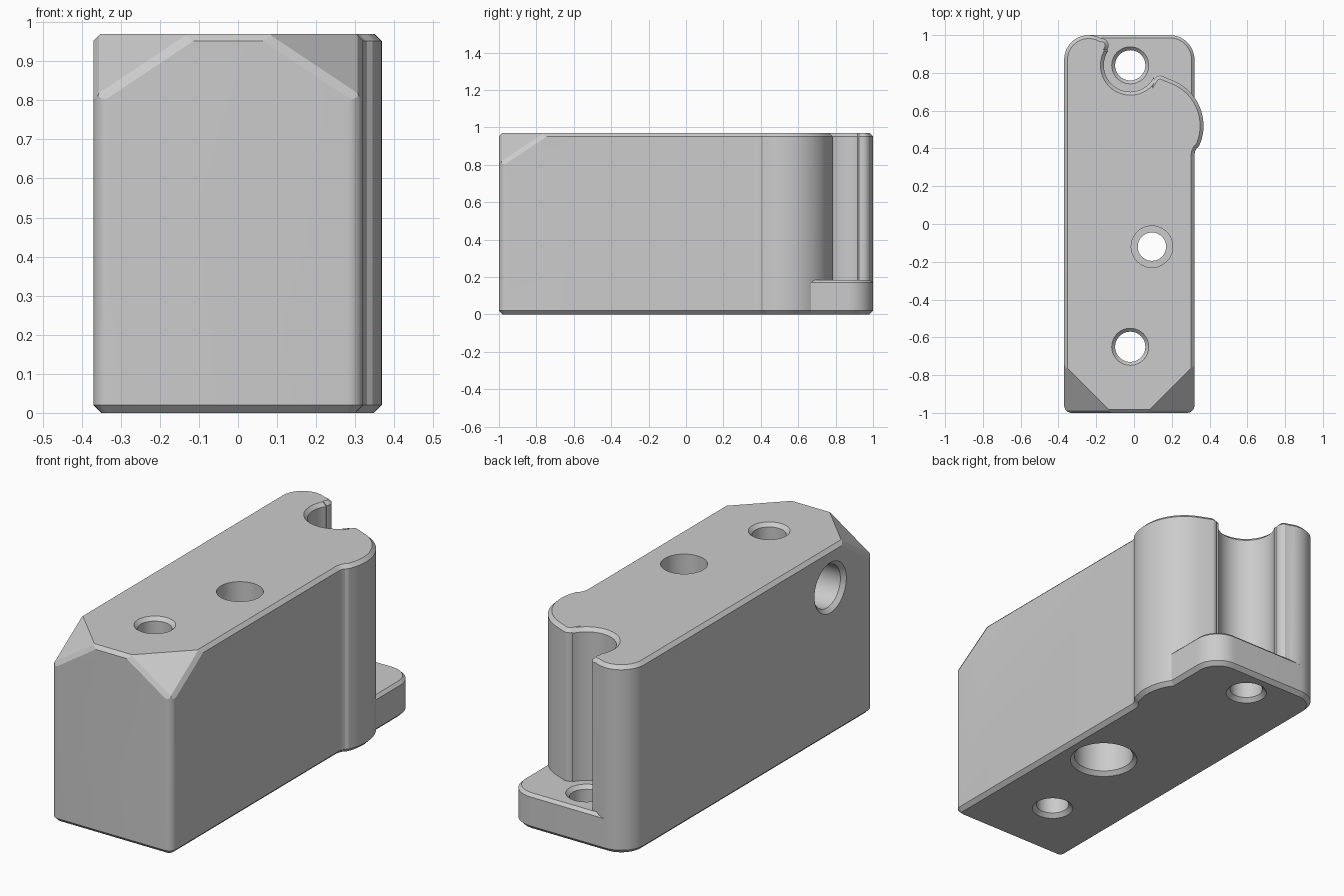
import bpy, bmesh
from math import sin, cos, radians
from mathutils import Vector

cube = bpy.data.objects.get("Cube")
if cube:
    bpy.data.objects.remove(cube, do_unlink=True)

grey = bpy.data.materials.new("plain grey")
grey.use_nodes = True
COLOUR = (0.6, 0.6, 0.6, 1)
grey.diffuse_color = COLOUR
grey.node_tree.nodes["Principled BSDF"].inputs["Base Color"].default_value = COLOUR

HEIGHT = 0.97


def arc(cx, cy, r, a0, a1, n=10):
    angles = [radians(a0 + (a1 - a0) * i / n) for i in range(n + 1)]
    return [Vector((cx + r * cos(a), cy + r * sin(a))) for a in angles]


def inset(points, d):
    """Move a clockwise outline inward by d with mitred corners."""
    out = []
    for i, p in enumerate(points):
        a = (p - points[i - 1]).normalized()
        b = (points[(i + 1) % len(points)] - p).normalized()
        na, nb = Vector((a.y, -a.x)), Vector((b.y, -b.x))
        out.append(p + (na + nb) * d / (1 + na.dot(nb)))
    return out


def make_object(name, bm):
    bmesh.ops.recalc_face_normals(bm, faces=bm.faces)
    mesh = bpy.data.meshes.new(name)
    bm.to_mesh(mesh)
    bm.free()
    mesh.materials.append(grey)
    obj = bpy.data.objects.new(name, mesh)
    bpy.context.collection.objects.link(obj)
    return obj


def loft(bm, rings):
    loops = [[bm.verts.new(p) for p in ring] for ring in rings]
    for lo, hi in zip(loops, loops[1:]):
        for i in range(len(lo)):
            bm.faces.new((lo[i - 1], lo[i], hi[i], hi[i - 1]))
    bm.faces.new(loops[0])
    bm.faces.new(loops[-1])


def prism(outline, height, low, high):
    """Extruded outline with chamfered bottom and top rims."""
    bm = bmesh.new()
    levels = [(0, low), (low, 0), (height - high, 0), (height, high)]
    loft(bm, [[(p.x, p.y, z) for p in inset(outline, d)] for z, d in levels])
    bmesh.ops.recalc_face_normals(bm, faces=bm.faces)
    return bm


def slice_off(bm, point, normal):
    """Cut away everything beyond a plane and close the cut."""
    cut = bmesh.ops.bisect_plane(bm, geom=bm.verts[:] + bm.edges[:] + bm.faces[:],
                                 plane_co=point, plane_no=normal, clear_outer=True)
    edges = [e for e in cut["geom_cut"] if isinstance(e, bmesh.types.BMEdge)]
    bmesh.ops.edgeloop_fill(bm, edges=edges)


def combine(target, tool, operation):
    mod = target.modifiers.new("combine", "BOOLEAN")
    mod.operation, mod.solver, mod.object = operation, "EXACT", tool
    bpy.context.view_layer.objects.active = target
    bpy.ops.object.modifier_apply(modifier=mod.name)
    bpy.data.objects.remove(tool, do_unlink=True)


def bore(target, centre, profile, sideways=False):
    """Cut a round hole from (distance along axis, radius) pairs."""
    bm = bmesh.new()
    rings = []
    for t, r in profile:
        ring = arc(0, 0, r, 0, 360, 48)[:-1]
        rings.append([(t, p.x, p.y) if sideways else (p.x, p.y, t) for p in ring])
    loft(bm, rings)
    bmesh.ops.translate(bm, verts=bm.verts, vec=centre)
    cutter = make_object("hole_cutter", bm)
    cutter.hide_render = True
    combine(target, cutter, "DIFFERENCE")


# Main block outline, clockwise from the back corner
outline = (arc(-.24, .87, .13, 180, 62, 14)       # rounded back corner
           + arc(-.175, .945, .04, 58, -32, 8)    # lip of the notch
           + arc(-.02, .84, .14, 147, 333, 24)    # screwdriver notch
           + arc(.138, .75, .035, 153, 72, 8)     # second lip
           + arc(.11, .52, .258, 71, -25, 20)     # side bulge
           + arc(.40, .36, .08, 150, 180, 4)      # blend into the side
           + arc(.28, -.96, .04, 0, -90, 6)
           + arc(-.33, -.96, .04, -90, -180, 6))
bm = prism(outline, HEIGHT, .02, .018)

# Sloping front corners with narrow chamfers round their edges
for side, x in ((-1, -.37), (1, .32)):
    corner = Vector((x, -1, .80))
    slope = Vector((side, -1, 1.5)).normalized()
    slice_off(bm, corner, slope)
    for face in (Vector((side, 0, 0)), Vector((0, -1, 0))):
        edge = (slope + face).normalized()
        slice_off(bm, corner - edge * .008, edge)
block = make_object("mounting_block", bm)

# Low foot under the notch
foot_outline = ([Vector((-.24, .60)), Vector((-.24, 1))]
                + arc(.19, .87, .13, 90, 0, 12) + [Vector((.32, .60))])
foot = make_object("foot", prism(foot_outline, .185, .02, .015))
combine(block, foot, "UNION")

# Screw holes with countersunk rims
for y, top in ((.84, .185), (-.65, HEIGHT)):
    bore(block, (-.02, y, 0), [(-.02, .12), (.02, .08), (top - .018, .08), (top + .018, .116)])

# Stepped centre hole: wide below, medium above, narrow throat between
bore(block, (.095, -.12, 0), [(-.02, .185), (.02, .145), (.3, .145), (.3, .075),
                              (.4, .075), (.4, .11), (HEIGHT + .05, .11)])

# Blind hole in the side
bore(block, (-.37, -.65, .77), [(-.02, .15), (.02, .11), (.45, .11)], sideways=True)

bpy.ops.object.select_all(action="DESELECT")
block.select_set(True)
bpy.context.view_layer.objects.active = block
bpy.ops.object.shade_smooth_by_angle(angle=radians(22))
